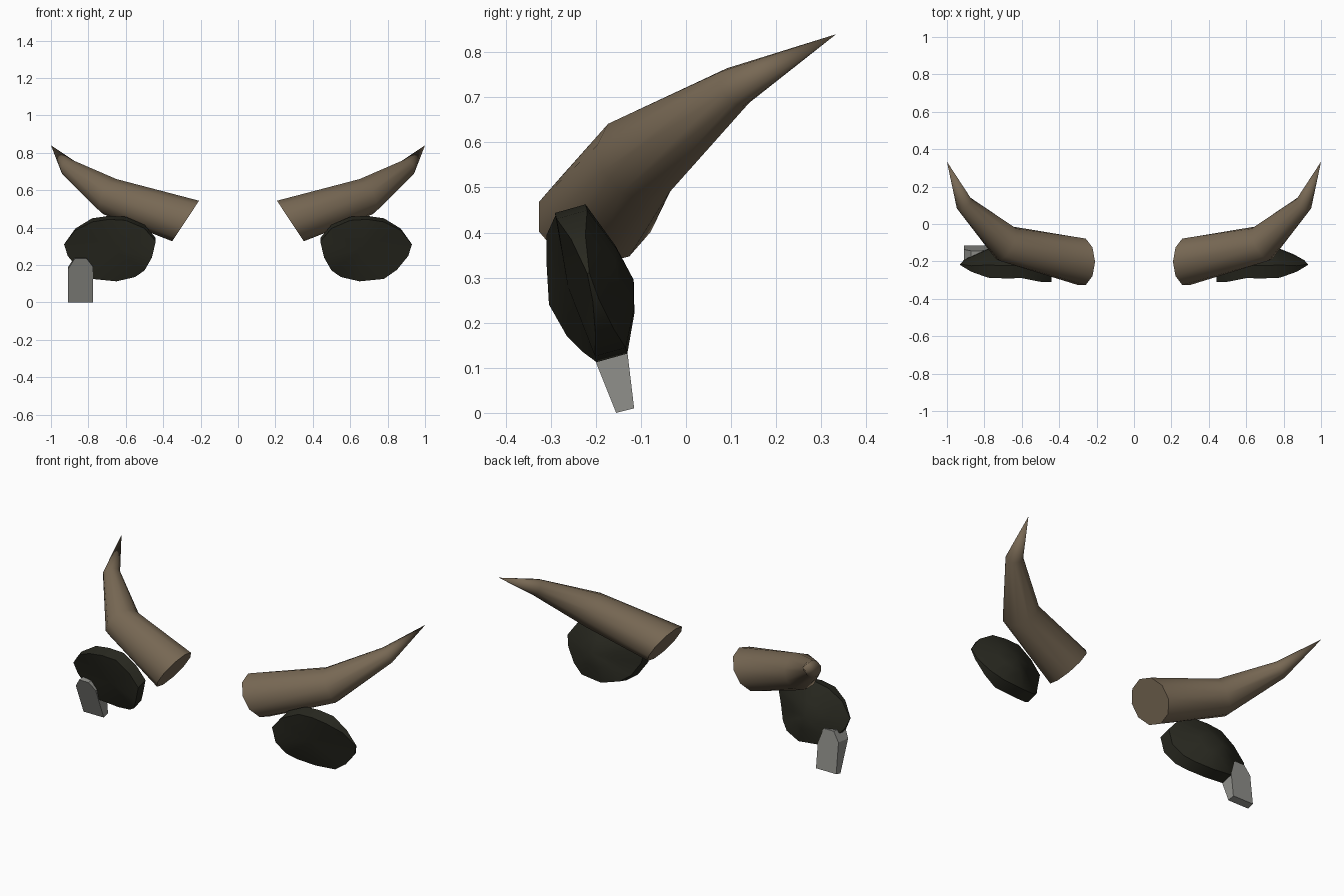
import bpy
import bmesh
import math
from mathutils import Vector

cube = bpy.data.objects.get("Cube")
if cube:
    bpy.data.objects.remove(cube)


def material(name, colour):
    mat = bpy.data.materials.new(name)
    mat.use_nodes = True
    mat.diffuse_color = (*colour, 1)
    mat.node_tree.nodes["Principled BSDF"].inputs["Base Color"].default_value = (*colour, 1)
    return mat


horn_brown = material("horn brown", (0.185, 0.138, 0.088))
ear_dark = material("dark olive hide", (0.021, 0.021, 0.014))
tag_grey = material("tag grey", (0.28, 0.28, 0.26))


def finish(bm, name, mat, smooth=None):
    bmesh.ops.recalc_face_normals(bm, faces=bm.faces)
    mesh = bpy.data.meshes.new(name)
    bm.to_mesh(mesh)
    bm.free()
    mesh.materials.append(mat)
    obj = bpy.data.objects.new(name, mesh)
    bpy.context.collection.objects.link(obj)
    if smooth:
        bpy.ops.object.select_all(action="DESELECT")
        obj.select_set(True)
        bpy.context.view_layer.objects.active = obj
        bpy.ops.object.shade_smooth_by_angle(angle=math.radians(smooth))
    return obj


def bridge(bm, a, b):
    n = len(a)
    for i in range(n):
        j = (i + 1) % n
        bm.faces.new((a[i], a[j], b[j], b[i]))


def fan(bm, ring, centre):
    tip = bm.verts.new(centre)
    for i in range(len(ring)):
        bm.faces.new((ring[i], ring[(i + 1) % len(ring)], tip))


# Horn: ten-sided rings (centre, normal, radius) ending in a point
HORN = [((0.28, -0.202, 0.435), (0.83, 0, 0.55), 0.13),
        ((0.685, -0.105, 0.565), (0.82, 0.43, 0.38), 0.102),
        ((0.908, 0.108, 0.722), (0.55, 0.65, 0.45), 0.048)]
HORN_TIP = (1.0, 0.333, 0.84)


def horn(side, name):
    bm = bmesh.new()
    rings = []
    for centre, normal, radius in HORN:
        n = Vector(normal).normalized()
        across = Vector((0, 0, 1)).cross(n).normalized()
        up = n.cross(across)
        ring = []
        for k in range(10):
            a = math.tau * k / 10
            p = Vector(centre) + radius * (up * math.cos(a) + across * math.sin(a))
            ring.append(bm.verts.new((side * p.x, p.y, p.z)))
        rings.append(ring)
    for a, b in zip(rings, rings[1:]):
        bridge(bm, a, b)
    bm.faces.new(rings[0])
    fan(bm, rings[-1], (side * HORN_TIP[0], *HORN_TIP[1:]))
    return finish(bm, name, horn_brown, 45)


# Ear: leaf outline leaning forward at the top, thick rim, bulging back
EAR = [(0.44, 0.335), (0.5, 0.405), (0.6, 0.448), (0.69, 0.453), (0.78, 0.44),
       (0.87, 0.39), (0.93, 0.31), (0.91, 0.25), (0.85, 0.18), (0.78, 0.135),
       (0.65, 0.122), (0.55, 0.145), (0.5, 0.18), (0.46, 0.25)]


def ear_point(x, z, layer):
    thick = 0.034 * min(1, max(0.05, (0.94 - x) / 0.15))
    y = -0.165 - 0.28 * (z - 0.125) - 0.07 * max(0, (0.6 - x) / 0.14)
    y = max(y, -0.275)
    return Vector((x, y + layer * thick, z + layer * thick * 0.28))


def ear(side, name):
    bm = bmesh.new()

    def vert(p):
        return bm.verts.new((side * p.x, p.y, p.z))

    front_rim = [vert(ear_point(x, z, -1)) for x, z in EAR]
    back_rim = [vert(ear_point(x, z, 1)) for x, z in EAR]
    back_peak = Vector((0.7, -0.116, 0.295))
    front_mid = Vector((0.66, -0.262, 0.28))
    back_inner = [vert(ear_point(x, z, 1).lerp(back_peak, 0.55) + Vector((0, 0.008, 0)))
                  for x, z in EAR]
    bridge(bm, front_rim, back_rim)
    bridge(bm, back_rim, back_inner)
    fan(bm, back_inner, (side * back_peak.x, back_peak.y, back_peak.z))
    fan(bm, front_rim, (side * front_mid.x, front_mid.y, front_mid.z))
    return finish(bm, name, ear_dark, 35)


for side, label in ((1, "left"), (-1, "right")):
    horn(side, label + "_horn")
    ear(side, label + "_ear")

# Ear tag: wedge clipped over the lower rim of the right ear
TAG = [(-0.908, 0.0), (-0.775, 0.0), (-0.775, 0.19), (-0.81, 0.235),
       (-0.872, 0.235), (-0.908, 0.18)]
bm = bmesh.new()
front = [bm.verts.new((x, -0.155 - 0.4 * z, z)) for x, z in TAG]
back = [bm.verts.new((x, -0.115 - 0.12 * z, z + 0.01)) for x, z in TAG]
bridge(bm, front, back)
bm.faces.new(front)
bm.faces.new(back)
finish(bm, "ear_tag", tag_grey)
